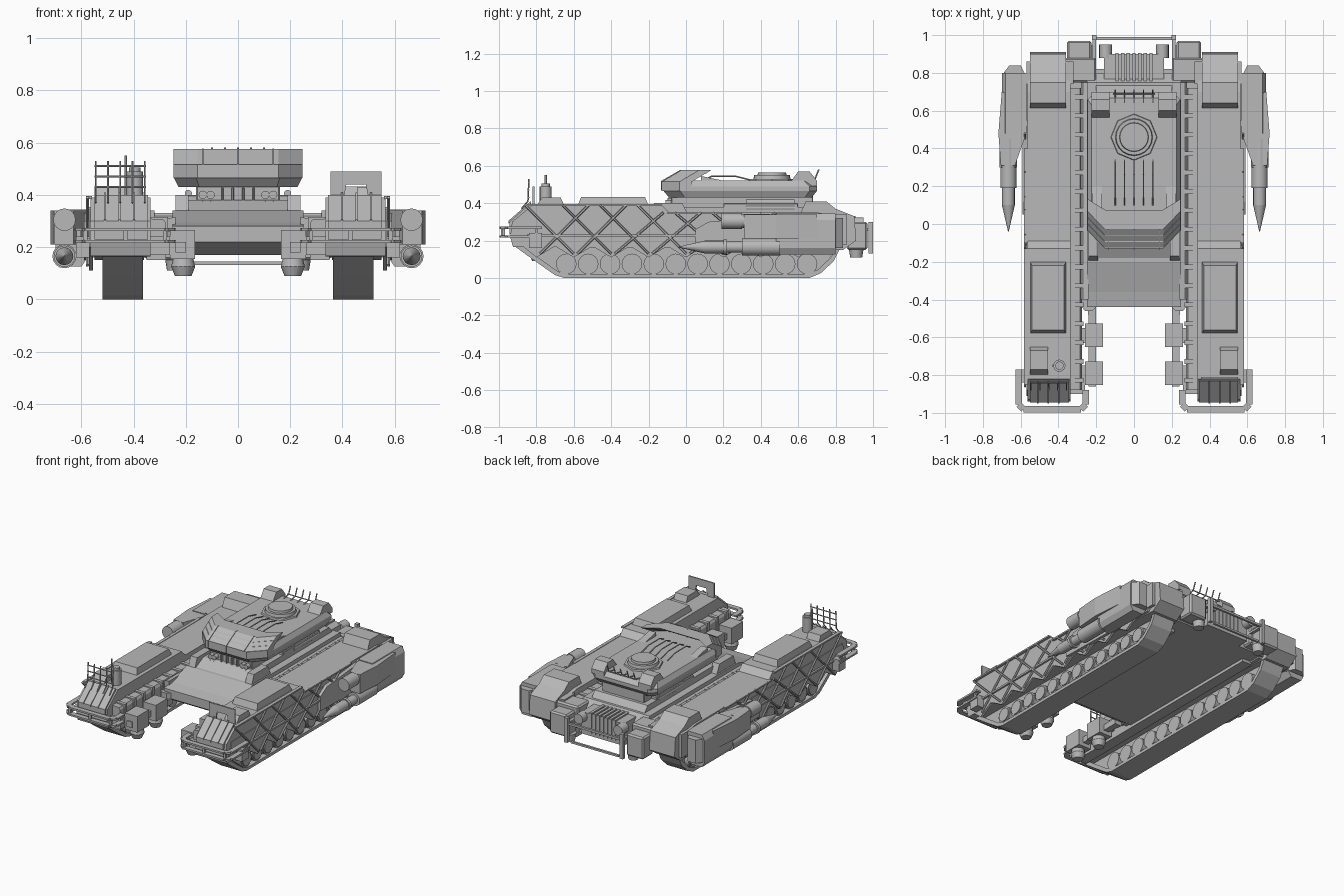
import bpy, bmesh, math
from mathutils import Vector, Matrix

if "Cube" in bpy.data.objects:
    bpy.data.objects.remove(bpy.data.objects["Cube"])

grey = bpy.data.materials.new("plain grey")
grey.use_nodes = True
grey.diffuse_color = (0.48, 0.48, 0.48, 1)
grey.node_tree.nodes["Principled BSDF"].inputs["Base Color"].default_value = (0.48, 0.48, 0.48, 1)


class Part:
    """Gathers primitives into one named object, optionally mirrored across x."""

    def __init__(self, name, mirror=False, bevel=0, smooth=False):
        self.name, self.mirror, self.bevel, self.smooth = name, mirror, bevel, smooth
        self.bm = bmesh.new()

    def __enter__(self):
        return self

    def __exit__(self, *args):
        bmesh.ops.recalc_face_normals(self.bm, faces=self.bm.faces)
        mesh = bpy.data.meshes.new(self.name)
        self.bm.to_mesh(mesh)
        self.bm.free()
        mesh.materials.append(grey)
        obj = bpy.data.objects.new(self.name, mesh)
        bpy.context.collection.objects.link(obj)
        if self.bevel:
            mod = obj.modifiers.new("bevel", "BEVEL")
            mod.width, mod.segments = self.bevel, 1
        if self.mirror:
            obj.modifiers.new("mirror", "MIRROR").use_mirror_merge = False
        if self.smooth:
            bpy.ops.object.select_all(action="DESELECT")
            bpy.context.view_layer.objects.active = obj
            obj.select_set(True)
            bpy.ops.object.shade_smooth_by_angle(angle=math.radians(35))

    def box(self, x, y, z):
        lo, hi = Vector((x[0], y[0], z[0])), Vector((x[1], y[1], z[1]))
        mat = Matrix.Translation((lo + hi) / 2) @ Matrix.Diagonal((*(hi - lo), 1))
        bmesh.ops.create_cube(self.bm, size=1, matrix=mat)

    def prism(self, axis, points, a, b, scale=1, shift=0):
        """Extrude a 2D outline along an axis, shrinking and shifting the far end."""
        ca = sum(p[0] for p in points) / len(points)
        cb = sum(p[1] for p in points) / len(points)
        rings = []
        for t, k, s in ((a, 1, 0), (b, scale, shift)):
            ring = []
            for u, v in points:
                co = [ca + (u - ca) * k, cb + (v - cb) * k + s]
                co.insert("xyz".index(axis), t)
                ring.append(self.bm.verts.new(co))
            rings.append(ring)
        self.bm.faces.new(rings[0])
        self.bm.faces.new(rings[1][::-1])
        for i in range(len(points)):
            j = (i + 1) % len(points)
            self.bm.faces.new((rings[0][i], rings[0][j], rings[1][j], rings[1][i]))

    def cyl(self, p, q, r, r2=None, n=16):
        p, q = Vector(p), Vector(q)
        mat = Matrix.Translation((p + q) / 2) @ (q - p).to_track_quat("Z", "Y").to_matrix().to_4x4()
        bmesh.ops.create_cone(self.bm, cap_ends=True, segments=n, radius1=r,
                              radius2=r if r2 is None else r2, depth=(q - p).length, matrix=mat)

    def rod(self, points, r=0.005):
        for p, q in zip(points, points[1:]):
            self.cyl(p, q, r, n=6)


# Tracks: an outer belt, a narrower core and road wheels between
belt = [(-.91, .165), (-.8, .085), (-.7, .015), (-.65, 0), (.66, 0), (.72, .025), (.79, .09), (.83, .17)]
with Part("track_belt", True) as t:
    for (y, z), (y2, z2) in zip(belt, belt[1:]):
        t.prism("x", [(y, z), (y2, z2), (y2 * .98, z2 + .02), (y * .98, z + .02)], .363, .52)
with Part("track_core", True) as t:
    t.prism("x", [(y * .97, z + .01) for y, z in belt], .4, .48)
with Part("road_wheels", True, smooth=True) as w:
    for i in range(12):
        y = -.64 + i * .117
        w.cyl((.368, y, .075), (.512, y, .075), .055)
        w.cyl((.512, y, .075), (.518, y, .075), .045)

# Side hulls above the tracks, stepped down behind the hatch
with Part("side_hull", True) as h:
    h.prism("x", [(-.82, .39), (-.93, .3), (-.94, .22), (-.925, .165), (.8, .16),
                  (.84, .22), (.82, .33), (.7, .35), (-.09, .35), (-.13, .39)], .335, .565)
with Part("side_hull_inner_step", True) as h:
    h.prism("y", [(.275, .15), (.35, .15), (.35, .31), (.285, .305), (.275, .29)], -.88, .72)
    for i in range(16):
        h.box((.268, .34), (-.84 + i * .1, -.815 + i * .1), (.2, .315))
with Part("deck_hatch", True) as d:
    d.prism("z", [(.36, -.58), (.55, -.58), (.55, -.2), (.36, -.2)], .385, .432, .9)
    d.prism("x", [(-.8, .385), (-.77, .43), (-.67, .43), (-.65, .385)], .455, .55)
with Part("rear_side_housing", True) as h:
    h.prism("x", [(.61, .34), (.64, .41), (.75, .41), (.8, .37), (.9, .33), (.91, .2), (.84, .15), (.61, .16)], .36, .55)
    h.box((.32, .57), (.74, .86), (.18, .34))

# Zigzag skirt and lattice of crossing bars
with Part("side_skirt", True) as s:
    teeth = [(-.8 + i * .1, .17 if i % 2 else .11) for i in range(16)]
    s.prism("x", [(-.91, .2), *teeth, (.75, .3), (-.88, .3)], .555, .57)
with Part("side_lattice", True) as s:
    for i in range(6):
        y = -.86 + i * .2
        for top, foot in ((y, y + .26), (y + .34, y + .08)):
            high = .39 if top < -.13 else .35
            s.rod([(.577, top, high), (.577, foot, .13)], .007)
    s.box((.56, .582), (-.85, .3), (.22, .232))
    s.box((.56, .582), (-.85, -.13), (.385, .395))
    s.box((.56, .582), (-.1, .4), (.343, .353))

# Front guard rails: flat bands bent around the nose
rail = [(.61, -.77), (.61, -.955), (.585, -.98), (.28, -.98), (.255, -.955), (.255, -.88)]
with Part("front_rail", True) as r:
    for z in (.216, .262):
        for (x, y), (x2, y2) in zip(rail, rail[1:]):
            side = Vector((y2 - y, x - x2)).normalized() * .017
            u, v = side
            r.prism("z", [(x + u, y + v), (x2 + u, y2 + v), (x2 - u, y2 - v), (x - u, y - v)], z, z + .012)
    for x, y in ((.61, -.8), (.585, -.975), (.43, -.98), (.28, -.975)):
        r.box((x - .008, x + .008), (y - .008, y + .008), (.216, .274))
with Part("rail_bracket", True) as r:
    r.box((.55, .62), (-.84, -.77), (.16, .24))
    r.box((.26, .35), (-.9, -.8), (.17, .24))

# Nose plates with a few ribs
with Part("nose_plate", True) as n:
    n.prism("x", [(-.83, .4), (-.945, .3), (-.945, .23), (-.82, .36)], .345, .55)
    for x in (.395, .45, .505):
        n.prism("x", [(-.83, .41), (-.95, .305), (-.95, .29), (-.83, .395)], x, x + .008)

# Fence and periscope on the right nose, panel on the left nose
with Part("right_fence") as f:
    for i in range(5):
        x = -.545 + i * .047
        f.rod([(x, -.88, .37), (x, -.845, .41), (x, -.84, .53)], .004)
    for z in (.43, .47, .51):
        f.rod([(-.55, -.84, z), (-.352, -.84, z)], .004)
with Part("right_periscope", smooth=True) as f:
    f.cyl((-.395, -.75, .38), (-.395, -.75, .49), .032)
    f.cyl((-.395, -.75, .49), (-.395, -.75, .505), .022)
    f.rod([(-.43, -.75, .38), (-.43, -.75, .55)], .006)
with Part("left_panel") as f:
    f.prism("y", [(.355, .385), (.355, .49), (.55, .49), (.55, .385), (.5, .385),
                  (.49, .44), (.415, .44), (.405, .385)], -.82, -.81)

# Rear rocket pods with upper barrel and lower rocket
with Part("rocket_pod", True) as p:
    p.prism("y", [(.57, .17), (.6, .125), (.68, .125), (.7, .16), (.7, .31), (.68, .345), (.57, .345)], .48, .8)
    p.prism("z", [(.57, .78), (.6, .84), (.66, .84), (.69, .8), (.69, .76)], .16, .32)
    p.prism("z", [(.69, .7), (.7, .7), (.718, .48), (.705, .31), (.63, .31), (.58, .45), (.58, .5)], .21, .34)
    p.prism("x", [(.05, .26), (.12, .3), (.55, .34), (.55, .15), (.05, .16)], .56, .59)
with Part("pod_barrels", True, smooth=True) as p:
    p.cyl((.665, .45, .305), (.665, .28, .305), .038)
    p.cyl((.665, .3, .305), (.665, .19, .305), .043)
    p.cyl((.665, .5, .165), (.665, .3, .165), .046)
    p.cyl((.665, .3, .165), (.665, .22, .165), .03)
    p.cyl((.665, .22, .165), (.665, .2, .165), .041)
    p.cyl((.665, .2, .165), (.665, .1, .165), .034)
    p.cyl((.665, .1, .165), (.665, -.04, .165), .034, .002)

# Central hull with an undercut front and open space below
with Part("central_hull") as h:
    h.prism("x", [(-.36, .17), (-.44, .22), (-.44, .28), (-.36, .295), (-.2, .34), (.75, .34), (.8, .28), (.8, .17)], -.25, .25)
    h.prism("x", [(-.2, .33), (-.1, .38), (.7, .38), (.74, .33)], -.2, .2)
    h.box((-.36, .36), (-.36, .82), (.17, .22))
    h.prism("z", [(-.29, -.42), (-.26, -.46), (-.22, -.46), (-.2, -.44), (.2, -.44), (.22, -.46), (.26, -.46),
                  (.29, -.42), (.29, -.3), (-.29, -.3)], .22, .26)
with Part("hull_shoulder", True) as h:
    h.prism("y", [(.24, .18), (.28, .18), (.28, .3), (.27, .31), (.24, .315)], -.4, .76)
    h.prism("x", [(-.2, .32), (-.17, .4), (-.02, .4), (.02, .32)], .19, .24)

# Front thruster blocks hung from the inner arms
with Part("thruster_arm", True) as a:
    a.prism("z", [(.2, -.42), (.25, -.42), (.24, -.5), (.24, -.86), (.2, -.86), (.2, -.5)], .18, .22)
    for y in (-.59, -.79):
        a.box((.165, .26), (y - .062, y + .062), (.155, .265))
        a.box((.24, .3), (y - .04, y + .04), (.17, .24))
with Part("thruster_nozzles", True, smooth=True) as a:
    for y in (-.59, -.79):
        a.cyl((.21, y, .16), (.21, y, .125), .038, .046)
        a.cyl((.21, y, .125), (.21, y, .09), .046, .032)

# Turret ring, tubes and side pipes
with Part("turret_base", bevel=.01) as b:
    b.box((-.16, .16), (-.08, .68), (.36, .45))
    b.box((-.2, .2), (.2, .6), (.37, .4))
    for i in range(4):
        x = -.06 + i * .04
        b.box((x - .004, x + .004), (-.1, -.07), (.34, .43))
with Part("turret_tubes", True, smooth=True) as b:
    for x in (.105, .135):
        for z in (.36, .4):
            b.cyl((x, -.11, z), (x, .05, z), .016, n=12)
    for z in (.375, .405):
        b.cyl((.19, .32, z), (.19, .58, z), .014, n=12)

# Turret body, sloped front shield and raised rear corners
plan = [(-.16, -.12), (.16, -.12), (.245, -.03), (.245, .66), (.2, .7), (-.2, .7), (-.245, .66), (-.245, -.03)]
with Part("turret_body") as t:
    t.prism("z", plan, .465, .43, .93)
    t.prism("z", plan, .465, .49)
    t.prism("z", plan, .49, .52, .92)
with Part("turret_shield") as t:
    wedge = [(-.155, 0), (.155, 0), (.247, .095), (.247, .16), (.15, .1), (-.15, .1), (-.247, .16), (-.247, .095)]
    t.prism("z", [(x, y - .13) for x, y in wedge], .465, .516)
    for i in range(3):
        z, y0 = .516 + i * .02, -.125 + i * .034
        t.prism("z", [(x, y + y0) for x, y in wedge], z, z + .02, shift=.03)
    for x in (-.135, 0, .135):
        t.prism("x", [(-.134, .47), (-.134, .518), (-.03, .578), (0, .575), (-.03, .47)], x - .003, x + .003)
with Part("turret_rear_corner", True) as t:
    t.prism("x", [(.55, .5), (.6, .57), (.66, .57), (.7, .52), (.7, .49)], .13, .225)
    t.prism("x", [(.08, .5), (.08, .545), (.2, .52), (.5, .52), (.5, .5)], .17, .22)
with Part("cupola", smooth=True) as c:
    for r, z, n in ((.13, .53, 8), (.105, .55, 20), (.085, .565, 20)):
        c.cyl((0, .46, .5), (0, .46, z), r, r - .01, n)
with Part("turret_rods") as t:
    for i in range(5):
        x = -.1 + i * .05
        t.rod([(x, .34, .525), (x, .26, .545), (x, .14, .545), (x, .1, .525)], .004)
        t.rod([(x, .64, .52), (x, .69, .53), (x, .71, .58)], .004)
    t.rod([(-.11, .69, .53), (.11, .69, .53)], .004)

# Rear engine box with ribs, corner boxes and tow frame
with Part("engine_box") as e:
    e.box((-.16, .16), (.72, .9), (.17, .32))
    for i in range(7):
        x = -.09 + i * .03
        e.box((x - .009, x + .009), (.74, .905), (.19, .33))
with Part("exhausts", True, smooth=True) as e:
    e.cyl((.15, .88, .29), (.15, .95, .29), .034)
    e.cyl((.24, .91, .16), (.24, .91, .11), .04, .032)
with Part("rear_corner_box", True, .01) as e:
    e.box((.225, .355), (.86, .97), (.15, .3))
    e.box((.2, .37), (.75, .88), (.18, .33))
with Part("tow_frame", True) as e:
    e.box((.2, .22), (.72, 1), (.25, .265))
    e.box((0, .22), (.975, .99), (.25, .265))
    e.box((0, .18), (.975, .99), (.132, .145))
    e.box((.198, .222), (.975, 1), (.132, .3))
